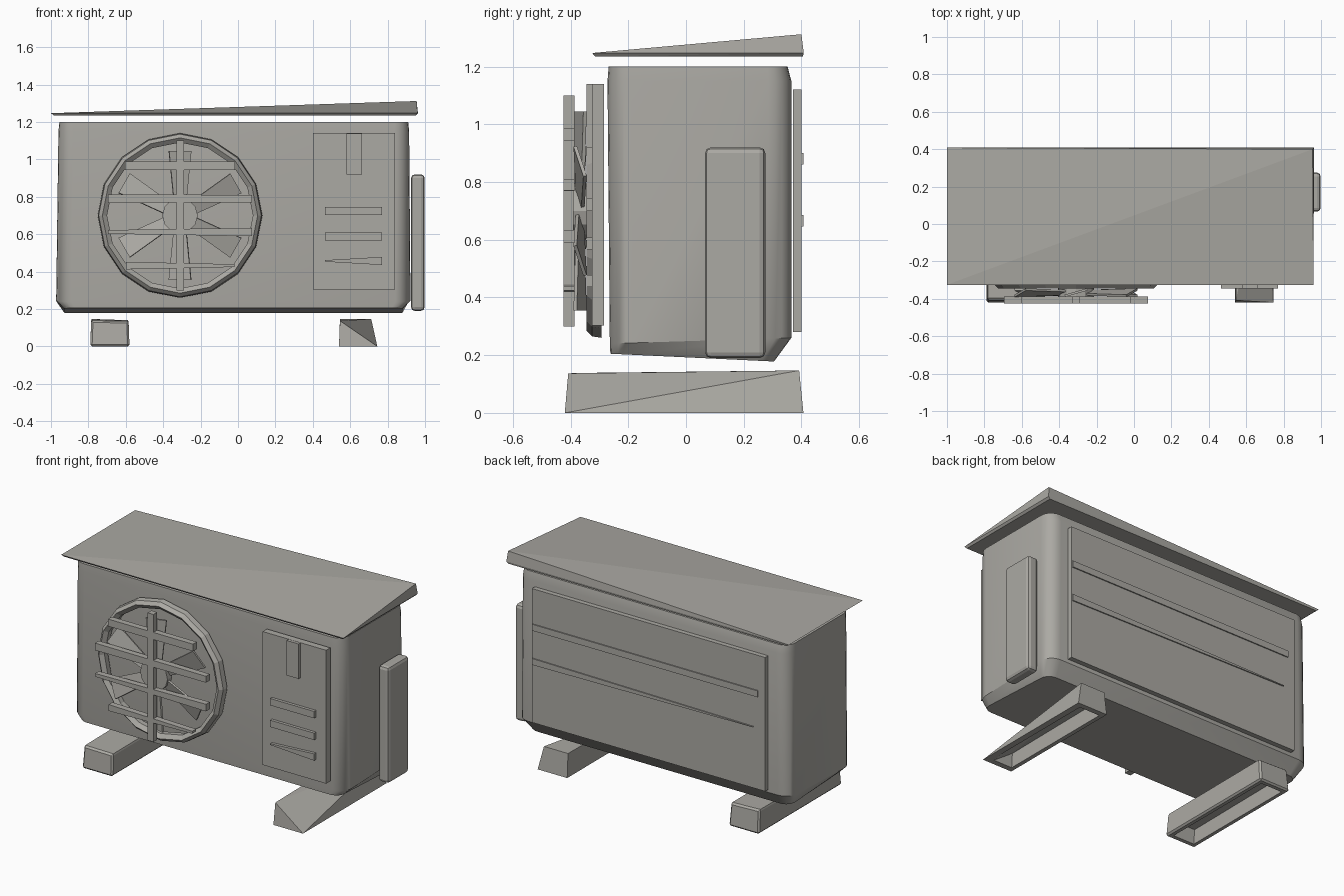
import bpy, bmesh, math
from itertools import product
from mathutils import Vector, Matrix

cube = bpy.data.objects.get("Cube")
if cube:
    bpy.data.objects.remove(cube, do_unlink=True)

grey = bpy.data.materials.new("warm grey")
grey.use_nodes = True
COLOUR = (0.41, 0.40, 0.37, 1)
grey.diffuse_color = COLOUR
grey.node_tree.nodes["Principled BSDF"].inputs["Base Color"].default_value = COLOUR


def finish(name, bm):
    bmesh.ops.recalc_face_normals(bm, faces=bm.faces)
    mesh = bpy.data.meshes.new(name)
    bm.to_mesh(mesh)
    bm.free()
    mesh.materials.append(grey)
    obj = bpy.data.objects.new(name, mesh)
    bpy.context.collection.objects.link(obj)
    return obj


def hull(name, points, bevel=0):
    """Solid convex part around a few corner points."""
    bm = bmesh.new()
    for p in points:
        bm.verts.new(p)
    bmesh.ops.convex_hull(bm, input=bm.verts)
    bmesh.ops.dissolve_limit(bm, angle_limit=0.02, verts=bm.verts, edges=bm.edges)
    obj = finish(name, bm)
    if bevel:
        mod = obj.modifiers.new("bevel", 'BEVEL')
        mod.width = bevel
        mod.segments = 2
    return obj


def box(name, x, y, z, bevel=0):
    return hull(name, product(x, y, z), bevel)


def bar(name, x, y, z, left=0.04, right=0.04):
    """Slat along x whose height may differ at its two ends."""
    ends = ((x[0], left / 2), (x[1], right / 2))
    return hull(name, [(ex, ey, z + s * h) for ex, h in ends for ey in y for s in (-1, 1)])


def loft(name, rings, close_tube=False):
    """Skin matching closed rings, with capped ends or joined as a tube."""
    bm = bmesh.new()
    loops = [[bm.verts.new(p) for p in ring] for ring in rings]
    pairs = list(zip(loops, loops[1:]))
    if close_tube:
        pairs.append((loops[-1], loops[0]))
    else:
        bm.faces.new(loops[0])
        bm.faces.new(loops[-1])
    n = len(loops[0])
    for a, b in pairs:
        for i in range(n):
            j = (i + 1) % n
            bm.faces.new((a[i], a[j], b[j], b[i]))
    return finish(name, bm)


def rounded_outline(x, y, z_front, z_back, radius, steps=5):
    """Rounded rectangle that can tilt from front to back."""
    pts = []
    for k, (cx, cy) in enumerate(((x[1] - radius, y[1] - radius), (x[0] + radius, y[1] - radius),
                                  (x[0] + radius, y[0] + radius), (x[1] - radius, y[0] + radius))):
        for s in range(steps + 1):
            a = math.pi / 2 * (k + s / steps)
            py = cy + radius * math.sin(a)
            t = (py - y[0]) / (y[1] - y[0])
            pts.append((cx + radius * math.cos(a), py, z_front + t * (z_back - z_front)))
    return pts


# Casing with rounded corners and a chamfered foot edge
casing = loft("casing", [
    rounded_outline((-0.93, 0.88), (-0.262, 0.305), 0.205, 0.178, 0.06),
    rounded_outline((-0.972, 0.922), (-0.264, 0.365), 0.24, 0.26, 0.08),
    rounded_outline((-0.96, 0.915), (-0.272, 0.365), 1.15, 1.15, 0.08),
    rounded_outline((-0.955, 0.91), (-0.268, 0.352), 1.2, 1.2, 0.07)])
bpy.context.view_layer.objects.active = casing
casing.select_set(True)
bpy.ops.object.shade_smooth_by_angle(angle=math.radians(35))
casing.select_set(False)

# Overhanging roof, thickest at one rear corner
hull("roof", [(x, y, 1.235) for x in (-0.985, 0.95) for y in (-0.315, 0.405)] +
     [(-1, -0.325, 1.247), (-1, 0.408, 1.247), (0.96, -0.325, 1.247),
      (0.962, 0.408, 1.247), (0.955, 0.4, 1.312)])


# Support feet, open channels underneath
def foot(name, corners, bevel):
    body = hull(name, corners)
    mid = sum(c[0] for c in corners) / len(corners)
    cutter = hull(name + "_cutter", [(mid + (x - mid) * 0.7, y * 0.92, z * 0.7 - 0.01)
                                     for x, y, z in corners])
    cutter.hide_render = True
    cutter.hide_viewport = True
    if bevel:
        edge = body.modifiers.new("bevel", 'BEVEL')
        edge.width = bevel
    cut = body.modifiers.new("channel", 'BOOLEAN')
    cut.operation = 'DIFFERENCE'
    cut.object = cutter


foot("right_foot", [(-0.79, -0.42, 0), (-0.58, -0.42, 0), (-0.79, 0.407, 0), (-0.58, 0.407, 0),
                    (-0.785, -0.408, 0.138), (-0.585, -0.408, 0.135),
                    (-0.785, 0.392, 0.147), (-0.585, 0.392, 0.14)], 0.01)
foot("left_foot", [(0.54, -0.42, 0), (0.745, -0.42, 0), (0.54, 0.407, 0), (0.745, 0.407, 0),
                   (0.545, -0.408, 0.137), (0.545, 0.392, 0.147), (0.712, 0.392, 0.147)], 0)

# Fan opening surround
FX, FZ = -0.31, 0.70


def circle(r, y, n):
    return [(FX + r * math.sin(2 * math.pi * i / n), y, FZ + r * math.cos(2 * math.pi * i / n))
            for i in range(n)]


loft("fan_ring", [circle(r, y, 16) for r, y in
                  ((0.44, -0.292), (0.435, -0.325), (0.415, -0.345), (0.39, -0.325), (0.39, -0.292))],
     close_tube=True)

# Fan hub and six twisted blades
loft("fan_hub", [circle(0.095, y, 12) for y in (-0.345, -0.392)])
for k in range(6):
    blade = hull(f"fan_blade_{k + 1}", [(x, y, s * w) for x, w in ((0.08, 0.035), (0.345, 0.062))
                                        for y in (-0.006, 0.006) for s in (-1, 1)])
    blade.matrix_world = (Matrix.Translation((FX, -0.367, FZ))
                          @ Matrix.Rotation(math.radians(30 + 60 * k), 4, 'Y')
                          @ Matrix.Rotation(math.radians(16), 4, 'X'))

# Fan grille
GRILLE_Y = (-0.425, -0.387)
box("grille_upright", (-0.33, -0.29), GRILLE_Y, (0.3, 1.1))
for k, (z, half, left, right) in enumerate(((0.965, 0.295, 0.045, 0.045), (0.79, 0.385, 0.045, 0.04),
                                            (0.612, 0.385, 0.02, 0.045), (0.432, 0.29, 0.04, 0.015))):
    bar(f"grille_bar_{k + 1}", (FX - half, FX + half), GRILLE_Y, z, left, right)

# Access panel with handle and vents
box("access_panel", (0.4, 0.84), (-0.326, -0.284), (0.303, 1.14))
box("panel_handle", (0.58, 0.662), (-0.345, -0.32), (0.92, 1.139))
for k, (z, left) in enumerate(((0.723, 0.043), (0.587, 0.043), (0.457, 0.008))):
    bar(f"panel_vent_{k + 1}", (0.465, 0.77), (-0.345, -0.32), z, left, 0.043)

# Side valve cover
box("valve_cover", (0.925, 0.998), (0.066, 0.275), (0.19, 0.92), 0.02)

# Rear coil panel with slats
box("rear_panel", (-0.83, 0.79), (0.37, 0.4), (0.28, 1.12))
bar("rear_slat_1", (-0.78, 0.785), (0.395, 0.407), 0.88, 0.04, 0.04)
bar("rear_slat_2", (-0.75, 0.785), (0.395, 0.407), 0.665, 0.004, 0.04)
